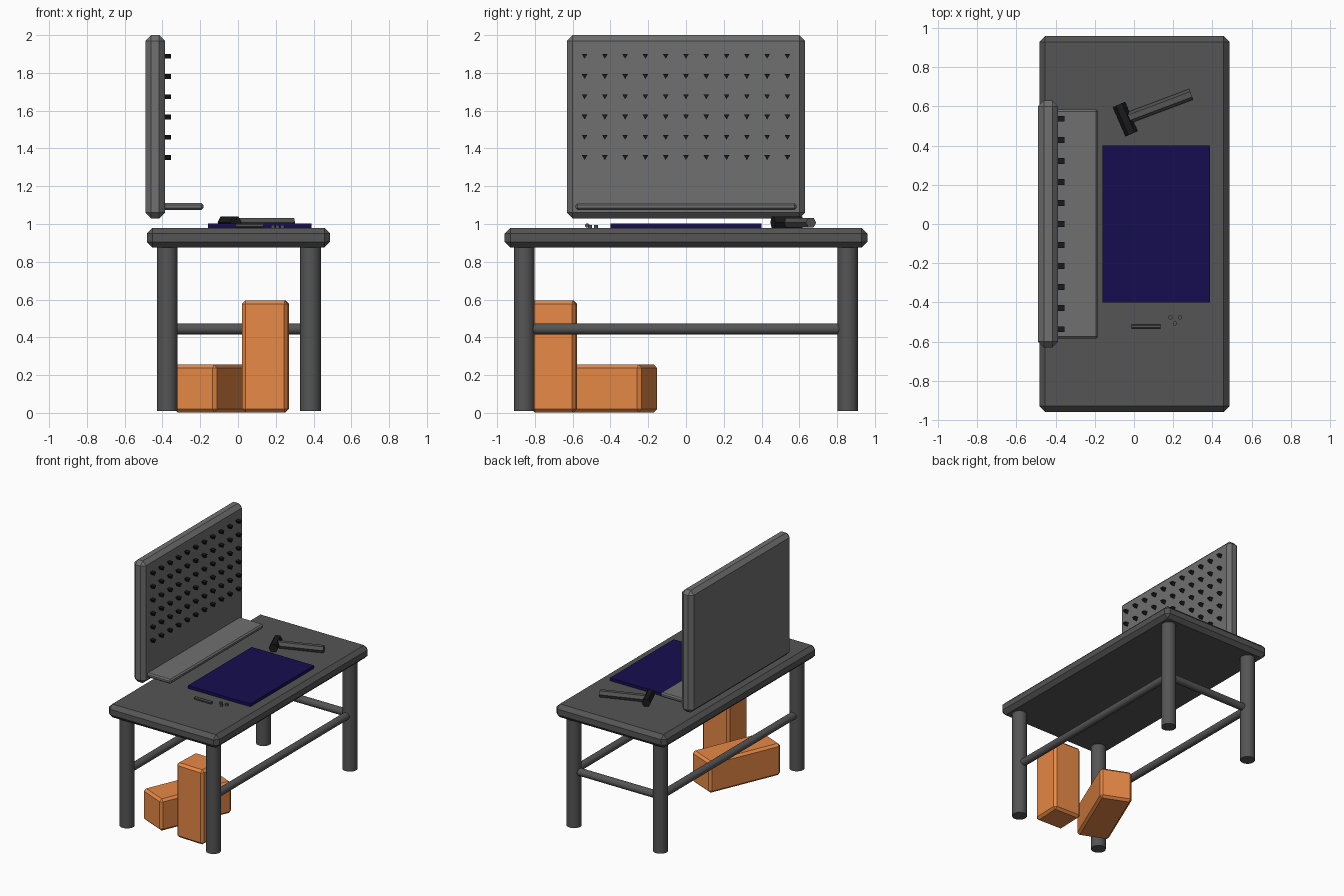
import bpy
from math import radians, pi
from mathutils import Vector

if "Cube" in bpy.data.objects:
    bpy.data.objects.remove(bpy.data.objects["Cube"])


def material(name, rgb):
    m = bpy.data.materials.new(name)
    m.diffuse_color = (*rgb, 1)
    m.use_nodes = True
    m.node_tree.nodes["Principled BSDF"].inputs["Base Color"].default_value = m.diffuse_color
    return m


steel = material("dark_steel", (0.09, 0.09, 0.09))
board_grey = material("board_grey", (0.16, 0.16, 0.16))
black = material("black", (0.01, 0.01, 0.01))
orange = material("orange", (0.8, 0.25, 0.06))
navy = material("navy", (0.008, 0.004, 0.08))


def box(name, lo, hi, mat, bevel=0.0, turn=0.0):
    """Chamfered cuboid between two corners, turned about its own vertical axis."""
    lo, hi = Vector(lo), Vector(hi)
    bpy.ops.mesh.primitive_cube_add(size=1, location=(lo + hi) / 2)
    o = bpy.context.object
    o.name = name
    o.scale = hi - lo
    bpy.ops.object.transform_apply(location=False, rotation=False, scale=True)
    o.rotation_euler.z = radians(turn)
    o.data.materials.append(mat)
    if bevel:
        b = o.modifiers.new("chamfer", 'BEVEL')
        b.width, b.segments = bevel, 1
    return o


def rod(name, a, b, radius, mat, sides=24, roll=0.0):
    """Prism or cylinder from point a to point b."""
    a, b = Vector(a), Vector(b)
    d = b - a
    bpy.ops.mesh.primitive_cylinder_add(vertices=sides, radius=radius, depth=d.length,
                                        location=(a + b) / 2)
    o = bpy.context.object
    o.name = name
    q = d.to_track_quat('Z', 'Y')
    o.rotation_mode = 'QUATERNION'
    o.rotation_quaternion = q @ Vector((0, 0, 1)).rotation_difference(Vector((0, 0, 1)))
    if roll:
        from mathutils import Quaternion
        o.rotation_quaternion = q @ Quaternion((0, 0, 1), roll)
    o.data.materials.append(mat)
    if sides >= 12:
        bpy.ops.object.shade_smooth_by_angle(angle=radians(35))
    return o


# Table top, legs and the U-shaped lower rails
box("table_top", (-0.483, -0.96, 0.875), (0.487, 0.96, 0.98), steel, 0.03)
LX, RX, LY, RZ = -0.375, 0.384, 0.856, 0.445
for side, x in (("left", LX), ("right", RX)):
    for end, y in (("front", -LY), ("back", LY)):
        rod(f"{end}_{side}_leg", (x, y, 0.01), (x, y, 0.89), 0.055, steel)
    rod(f"{side}_rail", (x, -LY, RZ), (x, LY, RZ), 0.029, steel)
rod("back_rail", (LX, LY, RZ), (RX, LY, RZ), 0.029, steel)

# Tool board with shelf
box("tool_board", (-0.49, -0.63, 1.03), (-0.387, 0.63, 2.0), board_grey, 0.03)
box("board_shelf", (-0.40, -0.585, 1.075), (-0.183, 0.585, 1.11), board_grey, 0.01)

# Triangular pegs, joined into one grid; points face down
pegs = []
for r in range(6):
    for c in range(11):
        y, z = -0.537 + c * 0.1074, 1.356 + r * 0.1072
        pegs.append((y, z))
verts, faces = [], []
for y, z in pegs:
    n = len(verts)
    for x in (-0.39, -0.354):
        verts += [(x, y - 0.015, z + 0.009), (x, y, z - 0.017), (x, y + 0.015, z + 0.009)]
    faces += [(n + 2, n + 1, n), (n + 3, n + 4, n + 5)]
    faces += [(n + i, n + (i + 1) % 3, n + 3 + (i + 1) % 3, n + 3 + i) for i in range(3)]
mesh = bpy.data.meshes.new("board_pegs")
mesh.from_pydata(verts, [], faces)
mesh.materials.append(black)
peg_grid = bpy.data.objects.new("board_pegs", mesh)
bpy.context.collection.objects.link(peg_grid)

# Work mat
box("work_mat", (-0.16, -0.4, 0.975), (0.388, 0.4, 1.003), navy)

# Hammer lying on the table
rod("hammer_head", (-0.077, 0.610, 1.009), (-0.012, 0.460, 1.009), 0.034, black, 6, pi / 6)
rod("hammer_handle", (-0.03, 0.541, 1.007), (0.292, 0.662, 1.007), 0.029, steel, 6, pi / 6)

# Small pin and loose screws
rod("pin", (-0.012, -0.523, 0.992), (0.136, -0.523, 0.992), 0.012, steel, 8, pi / 8)
for i, (x, y) in enumerate(((0.186, -0.477), (0.235, -0.477), (0.209, -0.508))):
    rod(f"screw_{i + 1}", (x, y, 0.978), (x, y, 0.996), 0.011, steel, 12)

# Storage boxes under the table
box("upright_box", (0.025, -0.815, 0.003), (0.267, -0.58, 0.595), orange, 0.018, -2)
box("lying_box", (-0.235, -0.775, 0.003), (0.01, -0.17, 0.255), orange, 0.018, -23)
